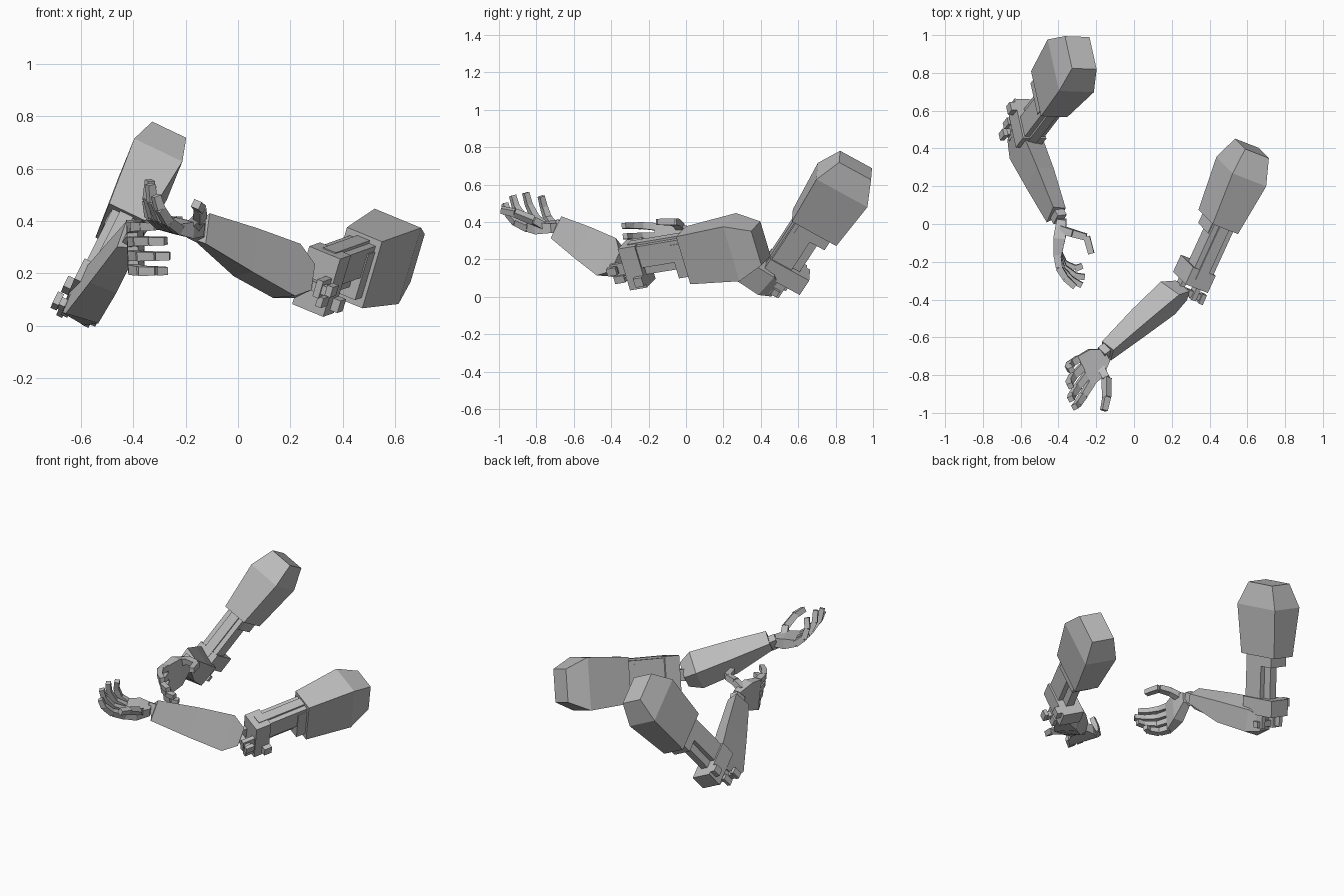
import bpy, bmesh
from mathutils import Vector, Matrix

cube = bpy.data.objects.get("Cube")
if cube:
    bpy.data.objects.remove(cube, do_unlink=True)

metal = bpy.data.materials.new("plain grey")
metal.use_nodes = True
GREY = (0.5, 0.5, 0.5, 1)
metal.diffuse_color = GREY
metal.node_tree.nodes["Principled BSDF"].inputs["Base Color"].default_value = GREY


def loft(bm, rings):
    """Closed solid through a list of four-point rings."""
    rows = [[bm.verts.new(p) for p in ring] for ring in rings]
    for a, b in zip(rows, rows[1:]):
        for i in range(4):
            j = (i + 1) % 4
            bm.faces.new((a[i], a[j], b[j], b[i]))
    bm.faces.new(rows[0])
    bm.faces.new(rows[-1])


def rect(x0, x1, y0, y1, z):
    return [(x0, y0, z), (x1, y0, z), (x1, y1, z), (x0, y1, z)]


def box(bm, x0, x1, y0, y1, z0, z1):
    loft(bm, [rect(x0, x1, y0, y1, z0), rect(x0, x1, y0, y1, z1)])


def finish(name, bm, frame=None):
    if frame:
        bm.transform(frame)
    bmesh.ops.recalc_face_normals(bm, faces=bm.faces)
    mesh = bpy.data.meshes.new(name)
    bm.to_mesh(mesh)
    bm.free()
    mesh.materials.append(metal)
    obj = bpy.data.objects.new(name, mesh)
    bpy.context.collection.objects.link(obj)


def make_frame(origin, side, along, flip):
    """Local x = side, z = along, y completes it (mirrored if flip is -1)."""
    z = Vector(along).normalized()
    x = Vector(side)
    x = (x - z * x.dot(z)).normalized()
    y = z.cross(x) * flip
    m = Matrix((x, y, z)).transposed().to_4x4()
    m.translation = Vector(origin)
    return m


def upper_arm(name, frame):
    # Faceted shoulder block
    bm = bmesh.new()
    loft(bm, [rect(-w, w, -d, d, z) for w, d, z in
              ((.077, .138, .356), (.102, .158, .652), (.072, .099, .789))])
    finish(name + "_shoulder_block", bm, frame)

    # Shaft with raised strip, inner rod and collar
    bm = bmesh.new()
    box(bm, -.057, .057, -.112, .01, .08, .36)
    box(bm, -.028, .028, -.124, -.1, .04, .36)
    box(bm, -.025, .025, 0, .06, .08, .32)
    box(bm, -.062, .062, -.09, .1, .295, .36)
    finish(name + "_shaft", bm, frame)

    # Elbow housing with side flange
    bm = bmesh.new()
    box(bm, -.068, .068, -.12, .12, 0, .1)
    box(bm, .06, .1, .05, .1, .05, .1)
    finish(name + "_elbow_housing", bm, frame)

    # Hinge lugs and pin
    bm = bmesh.new()
    for s in (-1, 1):
        box(bm, s * .045 - .013, s * .045 + .013, -.035, .035, -.08, .01)
    box(bm, -.08, .085, -.018, .018, -.073, -.037)
    box(bm, .08, .105, -.03, .012, -.085, -.03)
    box(bm, .05, .075, .03, .07, -.07, -.01)
    finish(name + "_elbow_hinge", bm, frame)


def forearm(name, frame):
    # Flat outer face, narrower inner face
    bm = bmesh.new()
    rings = []
    for z, top, low, inner, x in ((0, .04, -.07, .04, -.09), (.08, .1, -.125, .06, -.125),
                                  (.3, .088, -.1, .066, -.105), (.545, .068, -.062, .02, -.072)):
        rings.append([(.015, low, z), (.005, top, z), (x, inner, z), (x, low * .6, z)])
    loft(bm, rings)
    finish(name + "_forearm", bm, frame)
    # Wrist joint
    bm = bmesh.new()
    box(bm, -.06, -.005, -.035, .035, .53, .585)
    finish(name + "_wrist", bm, frame)


def digit(name, path, across, width):
    """Chain of tapering blocks along a path."""
    bm = bmesh.new()
    for i, (a, b) in enumerate(zip(path, path[1:])):
        along = (b - a).normalized()
        w = across - along * across.dot(along)
        w = w.normalized() * width * (1 - .08 * i) / 2
        n = along.cross(w)
        rings = []
        for p, k in ((a - along * .004, 1), (b - along * .003, .9)):
            rings.append([p + (w * s + n * t) * k for s, t in ((-1, -1), (1, -1), (1, 1), (-1, 1))])
        loft(bm, rings)
    finish(name, bm)


def hand(name, wrist, index, little, thumb):
    wrist = Vector(wrist)
    index, little, thumb = [[Vector(p) for p in path] for path in (index, little, thumb)]
    row = (little[0] - index[0])
    knuckles = (little[0] + index[0]) / 2
    half = row.length / 2 + .015
    row.normalize()
    normal = (knuckles - wrist).cross(row).normalized()

    # Palm widening to the knuckle row
    bm = bmesh.new()
    rings = []
    for f, w, t in ((-.1, .035, .025), (.45, half * .92, .032), (1, half, .02)):
        c = wrist.lerp(knuckles, f)
        rings.append([c + row * w * s + normal * t * u
                      for s, u in ((-1, -1), (1, -1), (1, 1), (-1, 1))])
    loft(bm, rings)
    finish(name + "_palm", bm)

    # Four fingers blended across the row, middle ones longer
    for i, label in enumerate(("index", "middle", "ring", "little")):
        path = [a.lerp(b, i / 3) for a, b in zip(index, little)]
        k = 1.22 if label in ("middle", "ring") else 1
        path = [path[0] + (p - path[0]) * k for p in path]
        digit(f"{name}_{label}_finger", path, row, .039)
    digit(name + "_thumb", thumb, row, .042)


# Right arm, raised shoulder
upper_arm("right", make_frame((-.587, .507, .095), (-.9, .035, .43), (.387, .507, .771), -1))
forearm("right", make_frame((-.653, .471, .075), (-.855, -.116, .506), (.4, -.77, .5), 1))
hand("right", (-.385, .01, .335),
     [(-.405, -.17, .375), (-.395, -.235, .38), (-.36, -.29, .38), (-.31, -.335, .38)],
     [(-.4, -.15, .215), (-.37, -.21, .21), (-.31, -.235, .21), (-.27, -.22, .21)],
     [(-.385, -.03, .37), (-.32, -.05, .395), (-.25, -.07, .4), (-.225, -.16, .4)])

# Left arm, reaching forward
upper_arm("left", make_frame((.299, -.309, .169), (.865, -.346, -.36), (.413, .9, .148), 1))
forearm("left", make_frame((.28, -.38, .17), (.671, -.667, .323), (-.74, -.565, .37), -1))
hand("left", (-.155, -.7, .37),
     [(-.23, -.845, .37), (-.27, -.91, .4), (-.3, -.955, .45), (-.315, -.97, .5)],
     [(-.295, -.715, .385), (-.335, -.74, .42), (-.345, -.76, .48), (-.33, -.775, .54)],
     [(-.18, -.75, .37), (-.145, -.82, .41), (-.145, -.92, .45), (-.16, -.99, .465)])
